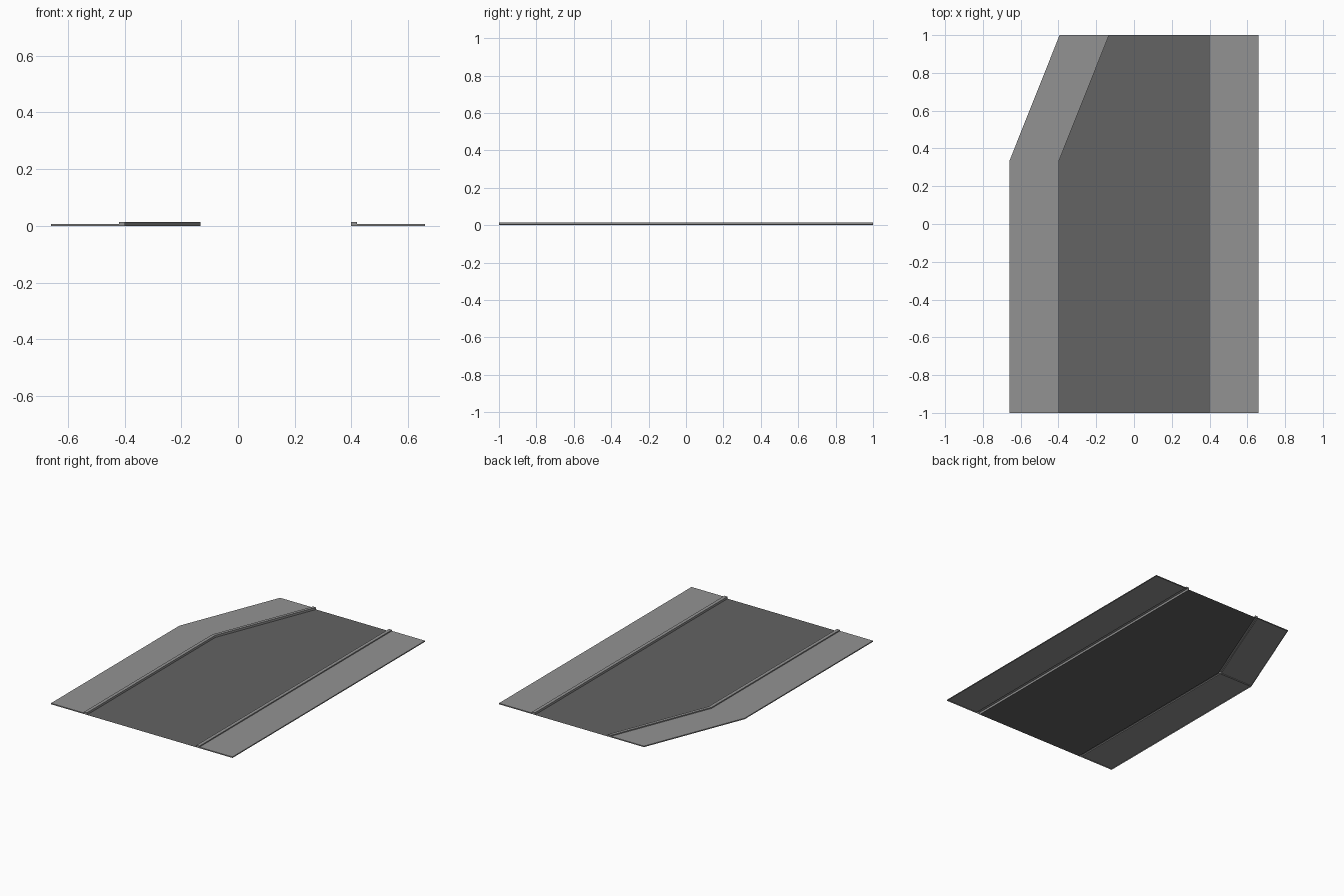
import bpy

if "Cube" in bpy.data.objects:
    bpy.data.objects.remove(bpy.data.objects["Cube"])

HALF_ROAD, CURB_OUT, EDGE = 0.398, 0.42, 0.66
CURB_Z, WALK_Z = 0.014, 0.007
BEND_Y, SHIFT = 0.333, 0.266


def material(name, value):
    m = bpy.data.materials.new(name)
    m.diffuse_color = (value, value, value, 1)
    m.use_nodes = True
    m.node_tree.nodes["Principled BSDF"].inputs["Base Color"].default_value = m.diffuse_color
    return m


def build(name, verts, faces, mat):
    mesh = bpy.data.meshes.new(name)
    mesh.from_pydata(verts, [], faces)
    mesh.materials.append(mat)
    obj = bpy.data.objects.new(name, mesh)
    bpy.context.collection.objects.link(obj)
    return obj


asphalt = material("dark asphalt", 0.125)
concrete = material("light concrete", 0.29)

# Curb and pavement cross-section, from the road edge outwards (open underneath)
profile = [(HALF_ROAD, 0), (HALF_ROAD, CURB_Z), (CURB_OUT, CURB_Z),
           (CURB_OUT, WALK_Z), (EDGE, WALK_Z), (EDGE, 0)]


def pavement(name, side, start, end):
    """Sweep the profile between two (y, x shift) stations, with end caps."""
    n = len(profile)
    verts = [(side * x + dx, y, z) for y, dx in (start, end) for x, z in profile]
    faces = [(i, i + 1, n + i + 1, n + i) for i in range(n - 1)]
    for o in (0, n):
        cap = [(0, 1, 2, 3), (0, 3, 4, 5)]
        faces += [tuple(o + i for i in (f[::-1] if o else f)) for f in cap]
    if side > 0:
        faces = [f[::-1] for f in faces]
    # wind so that the tops face up
    obj = build(name, verts, faces, concrete)
    top = next(p for p in obj.data.polygons if abs(p.normal.z) > 0.9)
    if top.normal.z < 0:
        obj.data.flip_normals()


pavement("right_pavement", 1, (-1, 0), (1, 0))
pavement("left_pavement", -1, (-1, 0), (BEND_Y, 0))
pavement("left_angled_pavement", -1, (BEND_Y, 0), (1, SHIFT))

# Road surface, narrowing along the angled pavement
build("road", [(-HALF_ROAD, -1, 0), (HALF_ROAD, -1, 0), (HALF_ROAD, 1, 0),
               (-HALF_ROAD + SHIFT, 1, 0), (-HALF_ROAD, BEND_Y, 0)],
      [(0, 1, 2, 3, 4)], asphalt)
